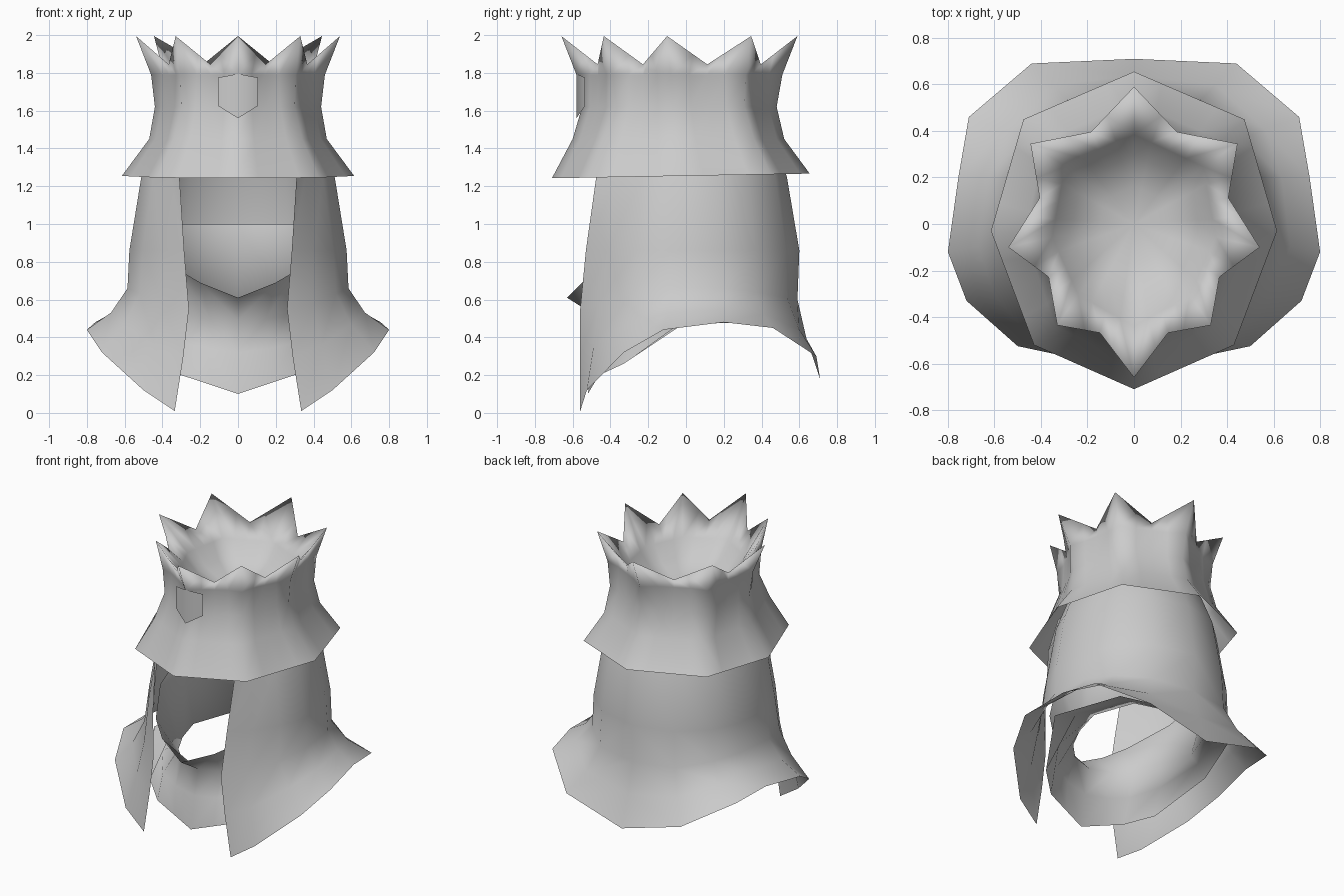
import bpy, bmesh
from mathutils import Vector

cube = bpy.data.objects.get("Cube")
if cube:
    bpy.data.objects.remove(cube, do_unlink=True)

grey = bpy.data.materials.new("plain_grey")
grey.use_nodes = True
grey.diffuse_color = (0.6, 0.6, 0.6, 1)
grey.node_tree.nodes["Principled BSDF"].inputs["Base Color"].default_value = (0.6, 0.6, 0.6, 1)


def sheet(name, rows):
    """Loft rows of points (one half, front to back) and mirror across x."""
    bm = bmesh.new()
    grid = [[bm.verts.new(p) for p in row] for row in rows]
    for low, high in zip(grid, grid[1:]):
        for i in range(len(low) - 1):
            bm.faces.new((low[i], low[i + 1], high[i + 1], high[i]))
    bmesh.ops.remove_doubles(bm, verts=bm.verts, dist=0.0005)
    bmesh.ops.recalc_face_normals(bm, faces=bm.faces)
    for f in bm.faces:
        f.smooth = True
    mesh = bpy.data.meshes.new(name)
    bm.to_mesh(mesh)
    bm.free()
    mesh.materials.append(grey)
    obj = bpy.data.objects.new(name, mesh)
    bpy.context.collection.objects.link(obj)
    mirror = obj.modifiers.new("mirror", "MIRROR")
    mirror.use_clip = True
    mirror.merge_threshold = 0.001


def ring(points, z, scale=1.0):
    return [Vector((x * scale, y * scale, z)) for x, y in points]


def divide(points, steps=4):
    out = []
    for a, b in zip(points, points[1:]):
        out += [a.lerp(b, i / steps) for i in range(steps)]
    return out + [points[-1]]


# Crown: eight-sided flared brim, band and fluted spikes
brim = ring([(0, -.71), (.43, -.52), (.615, -.03), (.475, .45), (0, .655)], 1.255)
for p in brim:
    p.z += p.y * 0.018
flare = ring([(0, -.60), (.34, -.44), (.47, -.05), (.38, .36), (0, .52)], 1.45)
band_xy = [(0, -.55), (.30, -.38), (.44, -.07), (.37, .31), (0, .48)]
band = ring(band_xy, 1.62)
upper = ring([(0, -.58), (.305, -.395), (.46, -.08), (.385, .315), (0, .51)], 1.79)
tips = ring([(0, -.66), (.33, -.435), (.54, -.10), (.445, .345), (0, .59)], 1.995)

edge = []
for i in range(len(tips) - 1):
    valley = upper[i].lerp(upper[i + 1], 0.5) * 0.96
    valley.z = 1.845
    edge += [tips[i], tips[i].lerp(valley, 0.64), valley, tips[i + 1].lerp(valley, 0.64)]
edge.append(tips[-1])
fluted = divide(upper)
for i, p in enumerate(fluted):
    if i % 4:
        p.x *= 0.955
        p.y *= 0.955

# Shallow bowl closing the crown
bowl = [divide(ring(band_xy, z, s)) for z, s in ((1.76, .80), (1.66, .62), (1.6, .34), (1.58, 0))]
sheet("crown", [divide(r) for r in (brim, flare, band)] + [fluted, edge] + bowl)

# Jewel plate on the crown front
sheet("front_jewel", [[(0, -.58, 1.795), (.105, -.535, 1.775)],
                      [(0, -.58, 1.56), (.105, -.535, 1.625)]])

# Hood: open at the face, with a flared hem
hem = [Vector(p) for p in ((.335, -.56, .01), (.5, -.525, .12), (.72, -.33, .32), (.8, -.12, .44),
                           (.755, .2, .48), (.71, .46, .45), (.44, .69, .30), (0, .71, .18))]
waist = [Vector(p) for p in ((.26, -.56, .55), (.40, -.465, .58), (.52, -.29, .63), (.585, -.08, .66),
                             (.555, .2, .66), (.465, .37, .64), (.29, .535, .61), (0, .59, .60))]
chest_xy = [(.285, -.53), (.40, -.415), (.505, -.26), (.575, -.08), (.54, .2), (.455, .37), (.28, .53), (0, .60)]
chest = ring(chest_xy, .86)
collar_line = ring(chest_xy, 1.25, .89)
collar_line[0] = Vector((.31, -.475, 1.25))
hidden_top = ring(chest_xy, 1.45, .76)
hidden_top[0].x = .29
slope = []
for w, h in zip(waist, hem):
    p = w.lerp(h, 0.4)
    p.z -= 0.04
    slope.append(p)
sheet("hood", [hem, slope, waist, chest, collar_line, hidden_top])

# Neck guard: closed tube inside the hood, narrow at the throat, lip rising from chin to nape
lip = [(0, -.63, .61), (.2, -.55, .69), (.32, -.45, .76), (.46, -.2, .87), (.5, .1, .97), (.38, .36, 1.0), (0, .54, 1.0)]
throat = [(0, -.44, .49), (.15, -.40, .50), (.25, -.30, .51), (.33, -.14, .51), (.40, .08, .50), (.3, .36, .50), (0, .45, .50)]
skirt = [(0, -.48, .32), (.16, -.46, .34), (.3, -.40, .37), (.42, -.24, .42), (.5, .03, .50), (.37, .38, .49), (0, .48, .49)]
bottom = [(0, -.52, .10), (.15, -.49, .15), (.3, -.46, .20), (.45, -.33, .26), (.62, -.04, .47), (.45, .4, .48), (0, .52, .48)]
sheet("neck_guard", [bottom, skirt, throat, lip])
